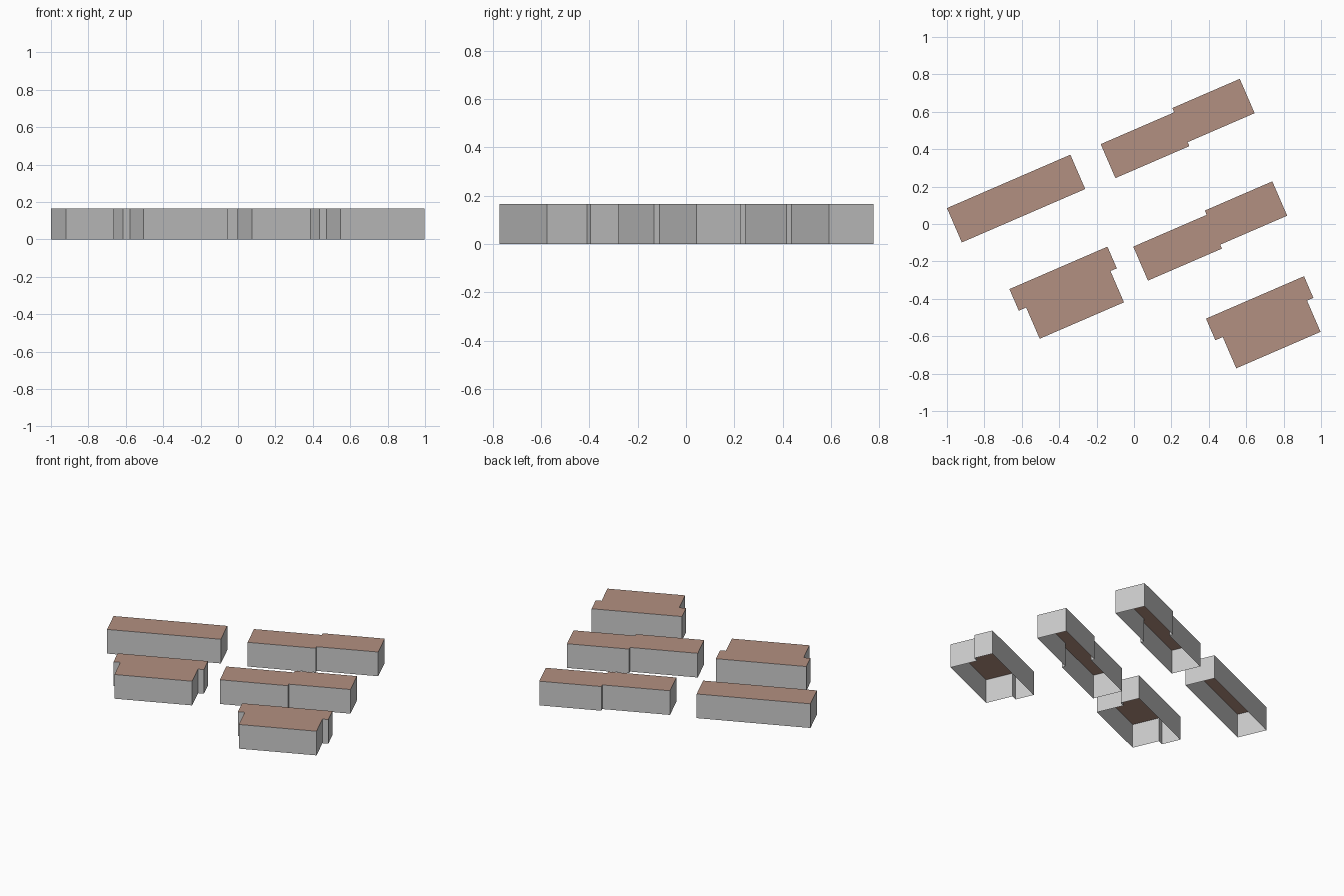
import bpy, math

if "Cube" in bpy.data.objects:
    bpy.data.objects.remove(bpy.data.objects["Cube"])

ANGLE = math.radians(23.4)
C, S = math.cos(ANGLE), math.sin(ANGLE)
HEIGHT = 0.165

roof_mat = bpy.data.materials.new("roof_brown")
roof_mat.diffuse_color = (0.45, 0.28, 0.22, 1)
roof_mat.use_nodes = True
roof_mat.node_tree.nodes["Principled BSDF"].inputs["Base Color"].default_value = roof_mat.diffuse_color

# Footprints: (distance along street, distance towards the front), from the back-left corner
PLAIN = [(0, 0), (0.719, 0), (0.719, 0.2), (0, 0.2)]
STEPPED = [(0, 0), (0.428, 0), (0.428, -0.025), (0.821, -0.025),
           (0.821, 0.175), (0.431, 0.175), (0.431, 0.198), (0, 0.198)]
WINGED = [(0, 0), (0.571, 0), (0.571, 0.126), (0.534, 0.126),
          (0.534, 0.308), (0.043, 0.308), (0.043, 0.126), (0, 0.126)]


def add_mesh(name, verts, faces, mat=None):
    mesh = bpy.data.meshes.new(name)
    mesh.from_pydata(verts, [], faces)
    if mat:
        mesh.materials.append(mat)
    obj = bpy.data.objects.new(name, mesh)
    bpy.context.collection.objects.link(obj)
    return obj


def building(name, footprint, x, y):
    # Turn the footprint to the street angle, counter-clockwise seen from above
    ring = [(x + u * C + v * S, y + u * S - v * C) for u, v in reversed(footprint)]
    n = len(ring)
    low = [(px, py, 0) for px, py in ring]
    high = [(px, py, HEIGHT) for px, py in ring]
    # Open-bottomed wall shell and flat roof
    add_mesh(name + "_walls", low + high,
             [(i, (i + 1) % n, (i + 1) % n + n, i + n) for i in range(n)])
    add_mesh(name + "_roof", high, [tuple(range(n))], roof_mat)


building("long_block", PLAIN, -1.0, 0.085)
building("stepped_block_back", STEPPED, -0.178, 0.427)
building("stepped_block_middle", STEPPED, -0.004, -0.121)
building("winged_block_left", WINGED, -0.666, -0.348)
building("winged_block_right", WINGED, 0.385, -0.506)
